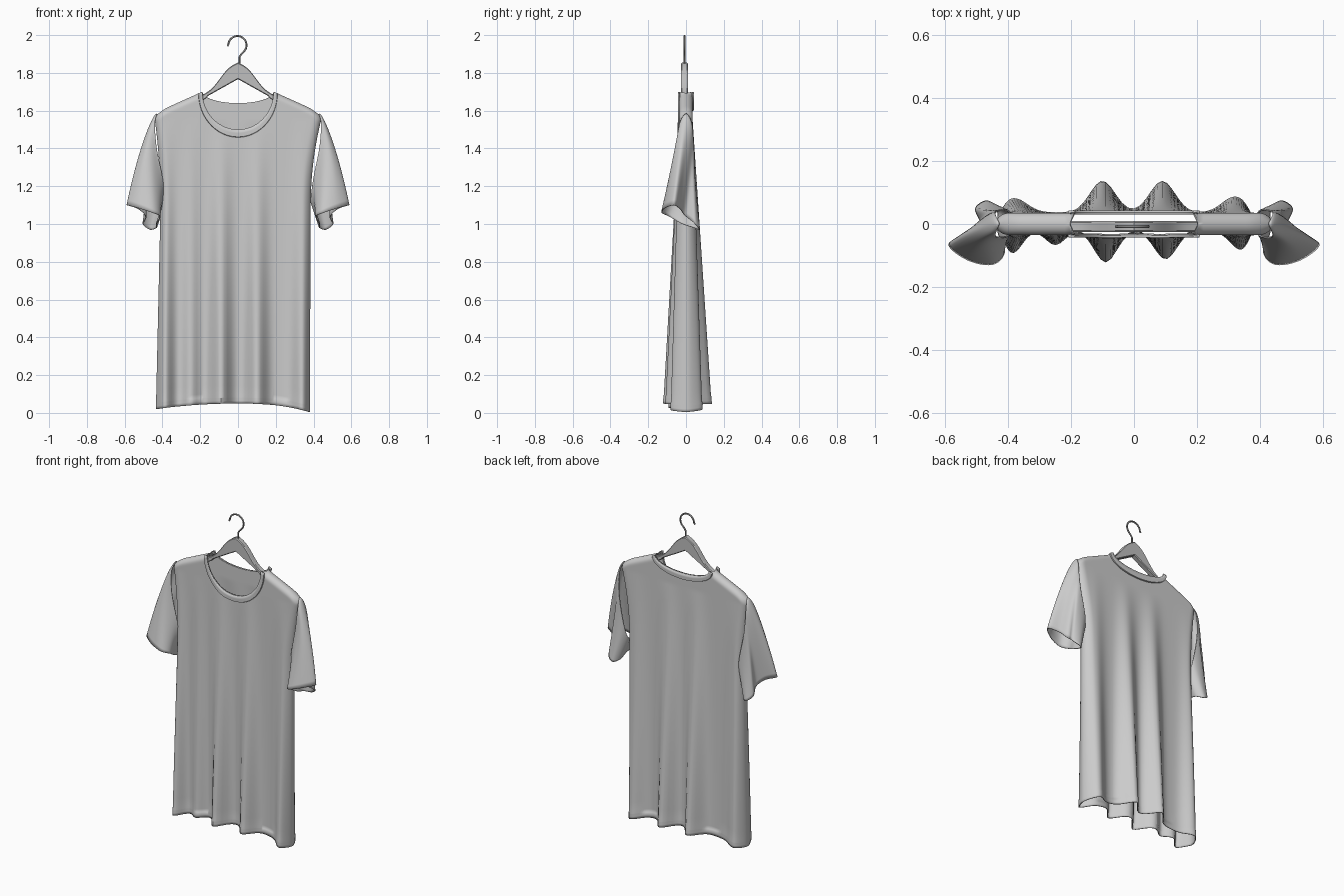
import bpy, bmesh, math
from mathutils import Vector

if "Cube" in bpy.data.objects:
    bpy.data.objects.remove(bpy.data.objects["Cube"])


def material(name, value):
    m = bpy.data.materials.new(name)
    m.use_nodes = True
    color = (value, value, value, 1)
    m.diffuse_color = color
    m.node_tree.nodes["Principled BSDF"].inputs["Base Color"].default_value = color
    return m


CLOTH = material("light grey cloth", 0.6)
PLASTIC = material("grey hanger", 0.52)
METAL = material("dark grey wire", 0.25)


def loft(name, rows, mat, closed=False, thickness=0.0, angle=60):
    """Join rows of points into a smooth sheet or tube."""
    bm = bmesh.new()
    grid = [[bm.verts.new(p) for p in row] for row in rows]
    n = len(rows[0])
    for a, b in zip(grid, grid[1:]):
        for i in range(n if closed else n - 1):
            j = (i + 1) % n
            bm.faces.new((a[i], a[j], b[j], b[i]))
    bmesh.ops.remove_doubles(bm, verts=bm.verts, dist=0.0002)
    bmesh.ops.recalc_face_normals(bm, faces=bm.faces)
    mesh = bpy.data.meshes.new(name)
    bm.to_mesh(mesh)
    bm.free()
    obj = bpy.data.objects.new(name, mesh)
    bpy.context.collection.objects.link(obj)
    mesh.materials.append(mat)
    if thickness:
        mod = obj.modifiers.new("thickness", "SOLIDIFY")
        mod.thickness = thickness
        mod.offset = -1
    bpy.ops.object.select_all(action="DESELECT")
    bpy.context.view_layer.objects.active = obj
    obj.select_set(True)
    bpy.ops.object.shade_smooth_by_angle(angle=math.radians(angle))
    return obj


# Shirt outline
NECK = 0.19
NECK_TOP = 1.70
DEPTH = {-1: 0.20, 1: 0.06}          # neckline drop, front and back
FOLDS = {                            # fold centre, height, width
    -1: [(-0.09, 0.10, 0.036), (0.10, 0.09, 0.036), (-0.25, 0.045, 0.03),
         (0.34, 0.06, 0.035), (-0.385, 0.07, 0.03)],
    1: [(-0.10, 0.10, 0.04), (0.09, 0.10, 0.04), (0.32, 0.05, 0.04),
        (-0.38, 0.045, 0.04)],
}


def shoulder(x):
    x = abs(x)
    return NECK_TOP - 0.45 * (x - NECK) - 3 * max(0, x - 0.36) ** 2


def half_width(z, sign):
    hem, chest = (0.38, 0.385) if sign > 0 else (0.435, 0.41)
    t = min(z / 1.1, 1)
    w = hem + (chest - hem) * t
    k = min(max((z - 1.1) / 0.45, 0), 1)
    return w + (0.44 - w) * k * k


def cloth_depth(x, z, side):
    drape = min(max((1.55 - z) / 1.5, 0), 1)
    bumps = sum(h * math.exp(-((x - c) / w) ** 2 / 2) for c, h, w in FOLDS[side])
    return 0.035 + drape * (bumps - (0.015 if side < 0 else 0))


def round_off(distance, radius):
    k = 1 - min(max(distance / radius, 0), 1)
    return math.sqrt(max(0, 1 - k * k))


def body_point(column, v, side):
    sign = 1 if column > 0 else -1
    c = abs(column)
    in_neck = c <= 1
    s = math.sin(min(c, 1) * math.pi / 2) if in_neck else math.sin((c - 1) * math.pi / 2)
    x_top = NECK * s if in_neck else NECK + (0.44 - NECK) * s
    if in_neck:
        top = NECK_TOP - DEPTH[side] * math.sqrt(max(0, 1 - s * s))
    else:
        top = shoulder(x_top)
    hem = 0.05 - (0.045 if sign > 0 else 0.03) * (x_top / 0.44) ** 2
    z = hem + (top - hem) * v
    width = half_width(z, sign)
    x = x_top if in_neck else NECK + (width - NECK) * s
    y = cloth_depth(sign * x, z, side)
    if z - hem < 0.035:
        y += 0.002                   # turned hem
    if not in_neck:
        y *= round_off(top - z, 0.035) * round_off(width - x, 0.045)
    return (sign * x, side * y, z)


# Shirt body as rings running round the front and the back
inner = [i / 16 for i in range(17)]
outer = [1 + i / 26 for i in range(1, 27)]
right_half = inner + outer
columns = [-c for c in reversed(right_half[1:])] + right_half
levels = [0, 0.01, 0.0205, 0.0215] + [1 - (1 - i / 60) ** 2 for i in range(1, 61)]
levels.sort()
body = [[body_point(c, v, -1) for c in columns]
        + [body_point(c, v, 1) for c in reversed(columns)] for v in levels]
loft("shirt_body", body, CLOTH, closed=True, thickness=0.005)


# Ribbed neck bands
def neck_band(name, side):
    rows = []
    for k in (0, 0.5, 0.95, 1):
        row = []
        for i in range(41):
            a = math.pi * (i / 40 - 0.5)
            x = (NECK - 0.002 + 0.018 * k) * math.sin(a)
            z = NECK_TOP - 0.008 * k - (DEPTH[side] + 0.03 * k) * math.cos(a)
            lift = 0.004 if k < 1 else -0.002
            row.append((x, side * (cloth_depth(x, z, side) + lift), z))
        rows.append(row)
    band = loft(name, rows, CLOTH, thickness=0.008)
    band.modifiers["thickness"].offset = 0


neck_band("front_neck_band", -1)
neck_band("back_neck_band", 1)


# Sleeves lofted from the armhole to a folded cuff
ARMHOLE = [(0.43, 0, 1.585), (0.44, -0.035, 1.53), (0.43, -0.045, 1.40),
           (0.40, -0.04, 1.25), (0.385, -0.02, 1.14), (0.385, 0.02, 1.12),
           (0.40, 0.045, 1.2), (0.43, 0.045, 1.35), (0.44, 0.04, 1.45),
           (0.44, 0.03, 1.54)]
CUFF = [(0.59, -0.065, 1.10), (0.53, -0.115, 1.085), (0.45, -0.13, 1.06),
        (0.41, -0.09, 1.04), (0.43, -0.02, 1.0), (0.43, 0.04, 0.98),
        (0.465, 0.075, 0.97), (0.505, 0.05, 1.0), (0.49, 0, 1.04),
        (0.53, -0.03, 1.08)]


def smooth_loop(points, steps=6):
    p = [Vector(q) for q in points]
    n = len(p)
    out = []
    for i in range(n):
        a, b, c, d = p[i - 1], p[i], p[(i + 1) % n], p[(i + 2) % n]
        for s in range(steps):
            t = s / steps
            out.append(b + 0.5 * t * (c - a + t * (2 * a - 5 * b + 4 * c - d
                                                   + t * (3 * (b - c) + d - a))))
    return out


def sleeve(name, sign):
    start, end = smooth_loop(ARMHOLE), smooth_loop(CUFF)
    rows = []
    for i in range(25):
        t = (i / 24) ** 1.4
        row = []
        for a, b in zip(start, end):
            p = a.lerp(b, t)
            cap = max(0, (a.z - 1.2) / 0.39)
            p.x += 0.06 * math.sqrt(t) * (1 - t) * cap
            row.append((sign * p.x, p.y, p.z))
        rows.append(row)
    loft(name, rows, CLOTH, closed=True, thickness=0.005)


sleeve("left_sleeve", 1)
sleeve("right_sleeve", -1)


# Hanger: arched centre with two sloping arms
def hanger_section(x):
    a = abs(x)
    top = 1.77 - 0.46 * a + 0.085 * math.exp(-(a / 0.11) ** 3)
    low = 1.767 - 0.56 * a if a < 0.17 else top - 0.03
    y, r, b = -0.008, 0.018, 0.005
    return [(x, y - r, low + b), (x, y - r, top - b), (x, y - r + b, top),
            (x, y + r - b, top), (x, y + r, top - b), (x, y + r, low + b),
            (x, y + r - b, low), (x, y - r + b, low)]


loft("hanger", [hanger_section(0.4 * i / 40) for i in range(-40, 41)],
     PLASTIC, closed=True, angle=30)

# Wire hook
path = [(0.008, 1.84), (0.008, 1.885), (0.018, 1.90)]
for i in range(25):
    a = math.radians(-40 + i * 215 / 24)
    path.append((-0.003 + 0.048 * math.cos(a), 1.947 + 0.048 * math.sin(a)))
path.append((-0.056, 1.942))
curve = bpy.data.curves.new("hook", "CURVE")
curve.dimensions = "3D"
curve.bevel_depth = 0.005
curve.bevel_resolution = 3
curve.use_fill_caps = True
spline = curve.splines.new("POLY")
spline.points.add(len(path) - 1)
for point, (x, z) in zip(spline.points, path):
    point.co = (x, -0.008, z, 1)
curve.materials.append(METAL)
bpy.context.collection.objects.link(bpy.data.objects.new("hook", curve))
